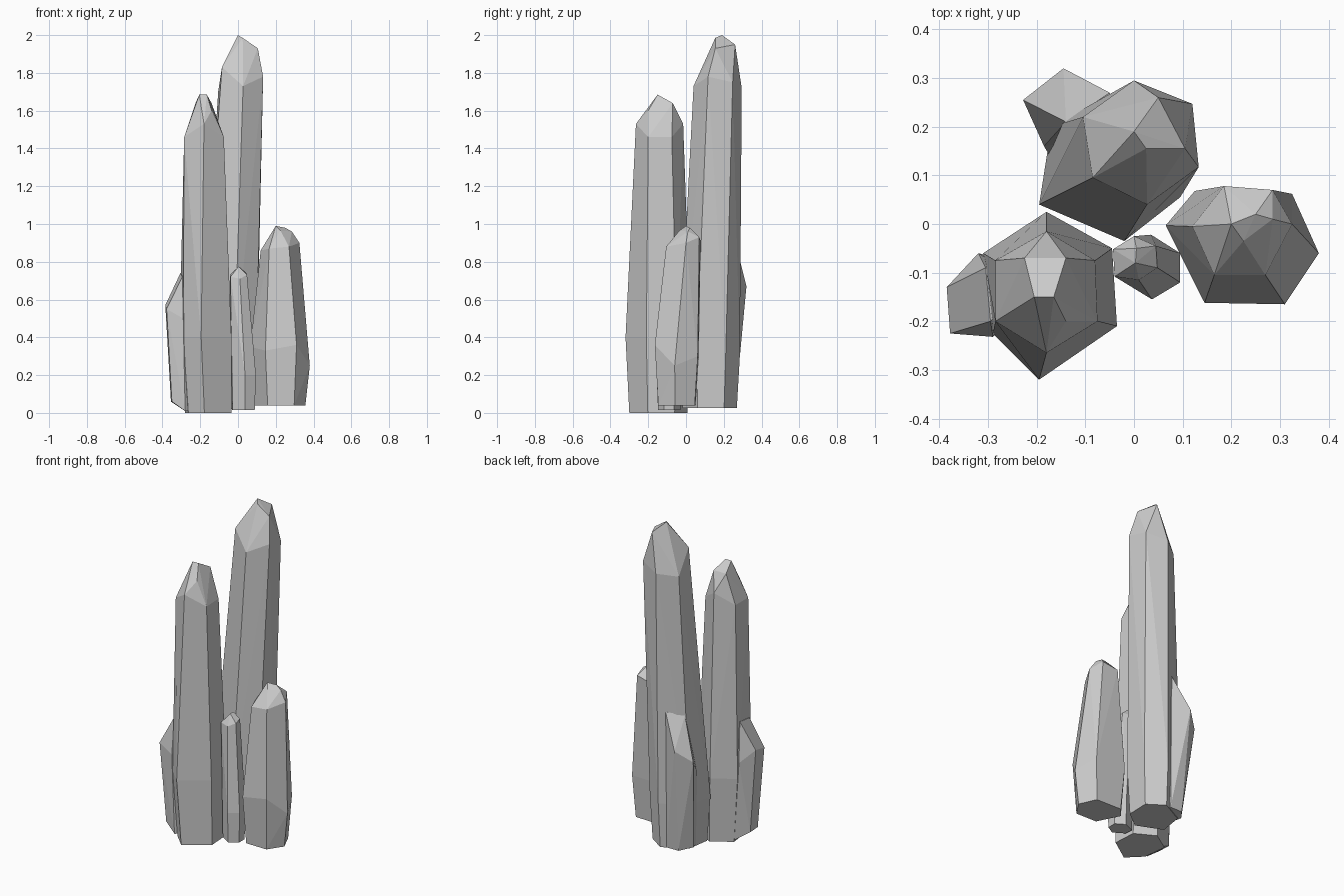
import bpy, bmesh, math


def inset(ring, z, f, shift=(0, 0)):
    """Copy of a ring shrunk towards its centre at height z (the foot of a crystal)."""
    cx = sum(p[0] for p in ring) / len(ring)
    cy = sum(p[1] for p in ring) / len(ring)
    return [(cx + (p[0] - cx) * f + shift[0], cy + (p[1] - cy) * f + shift[1], z) for p in ring]


def crystal(name, *rings):
    """Faceted convex crystal spanning the given rings of points."""
    bm = bmesh.new()
    for ring in rings:
        for p in ring:
            bm.verts.new(p)
    r = bmesh.ops.convex_hull(bm, input=bm.verts[:])
    loose = [v for v in bm.verts if not v.link_faces]
    bmesh.ops.delete(bm, geom=loose, context='VERTS')
    bmesh.ops.dissolve_limit(bm, angle_limit=math.radians(2), verts=bm.verts[:], edges=bm.edges[:])
    bmesh.ops.recalc_face_normals(bm, faces=bm.faces[:])
    me = bpy.data.meshes.new(name)
    bm.to_mesh(me)
    bm.free()
    ob = bpy.data.objects.new(name, me)
    bpy.context.collection.objects.link(ob)
    return ob


# tall crystal at the back
low = [(-.195, .04, .3), (-.02, -.035, .3), (.095, .055, .3),
       (.10, .21, .3), (-.01, .285, .3), (-.17, .2, .3)]
crystal("tall_crystal", inset(low, .025, .9), low,
        [(.12, .247, 1.75), (.133, .117, 1.78), (.027, .04, 1.73),
         (-.085, .095, 1.83), (-.105, .22, 1.7), (0, .295, 1.72)],
        [(0, .19, 2.0), (.05, .26, 1.95), (.105, .155, 1.93), (.025, .155, 1.985)])

# stub growing from the back of the tall crystal
crystal("back_stub",
        [(-.05, .26, .03), (-.13, .26, .03), (-.185, .19, .04), (-.15, .1, .03), (-.02, .15, .03)],
        [(-.145, .32, .67), (-.228, .255, .6), (-.185, .16, .5)],
        [(-.05, .27, .87), (-.14, .21, .85), (-.03, .18, .85)])

# second crystal, front left
low = [(-.18, .025, .4), (-.31, -.06, .4), (-.29, -.225, .4),
       (-.195, -.32, .4), (-.035, -.21, .4), (-.045, -.05, .4)]
crystal("left_crystal", inset(low, 0, .89, (.015, 0)), low,
        [(-.18, -.015, 1.53), (-.285, -.075, 1.46), (-.285, -.2, 1.46),
         (-.18, -.265, 1.53), (-.075, -.2, 1.46), (-.08, -.075, 1.46)],
        [(-.225, -.07, 1.64), (-.14, -.07, 1.64), (-.165, -.15, 1.685),
         (-.205, -.15, 1.685), (-.14, -.2, 1.6)])

# stub on the left side
crystal("left_stub",
        [(-.355, -.12, .06), (-.35, -.2, .06), (-.28, -.22, .01), (-.28, -.07, .01), (-.2, -.15, .01)],
        [(-.385, -.13, .57), (-.378, -.225, .55), (-.32, -.06, .5), (-.29, -.232, .5)],
        [(-.305, -.09, .74), (-.295, -.2, .72), (-.22, -.12, .74)])

# medium crystal on the right
low = [(.38, -.06, .25), (.31, -.165, .36), (.145, -.162, .33),
       (.065, -.003, .35), (.125, .068, .3), (.325, .062, .3)]
crystal("right_crystal", inset(low, .04, .85), low,
        [(.12, -.005, .86), (.185, .078, .91), (.285, .07, .93),
         (.325, 0, .9), (.27, -.105, .88), (.165, -.105, .87)],
        [(.2, 0, .99), (.25, .02, .98), (.285, .01, .96), (.225, -.035, .965)])

# smallest crystal in the middle
low = [(-.04, -.055, .2), (-.035, -.11, .2), (.037, -.155, .2),
       (.095, -.12, .2), (.095, -.06, .2), (.035, -.022, .2)]
crystal("small_crystal", inset(low, .015, .9), low,
        [(-.043, -.052, .73), (-.04, -.108, .72), (.01, -.115, .71),
         (.048, -.09, .73), (.045, -.045, .74), (0, -.025, .73)],
        [(.003, -.08, .775), (.005, -.05, .775)])
